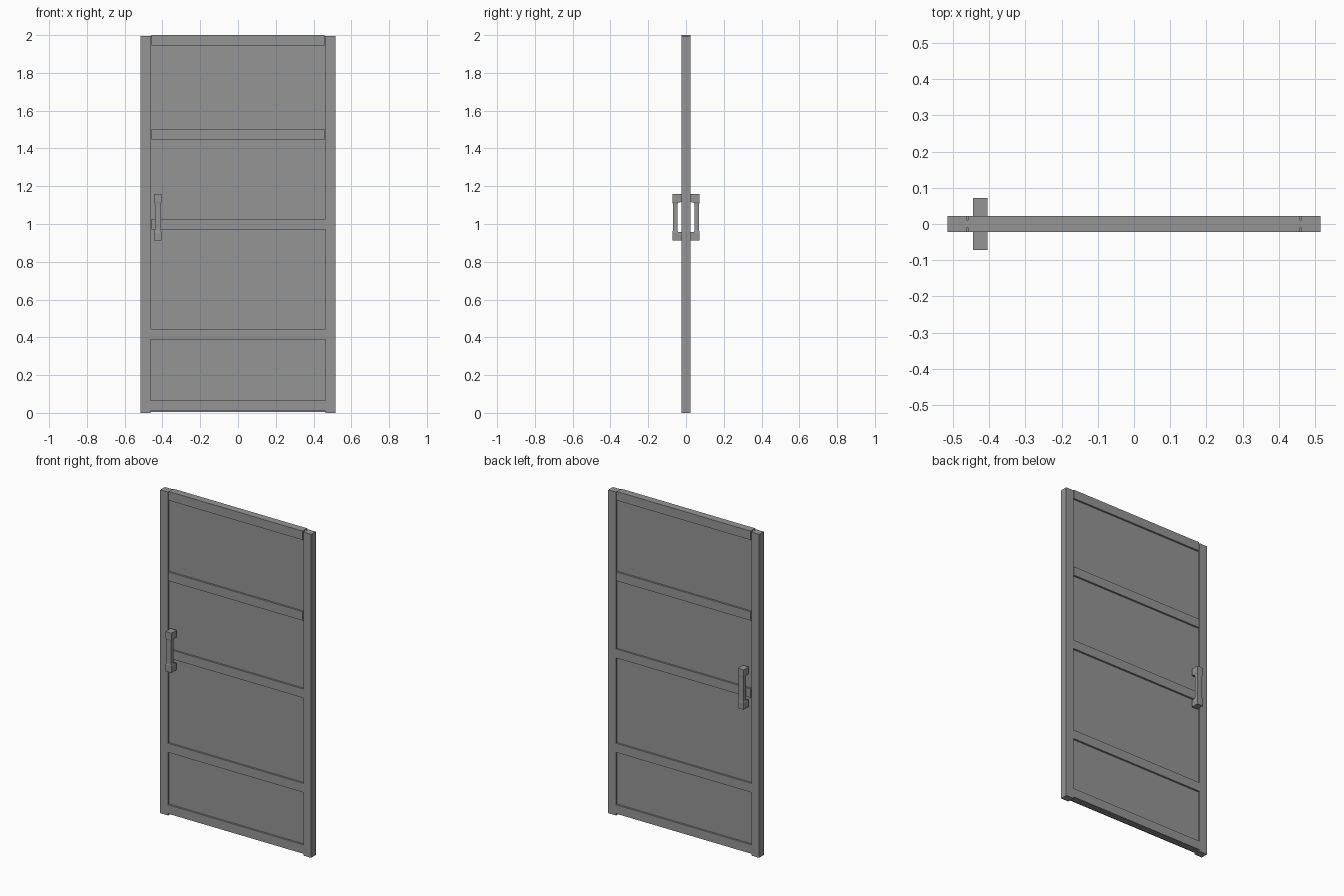
import bpy, bmesh

if "Cube" in bpy.data.objects:
    bpy.data.objects.remove(bpy.data.objects["Cube"])

# Dark grey finish
finish = bpy.data.materials.new("dark_grey")
finish.diffuse_color = (0.3, 0.3, 0.3, 1)
finish.use_nodes = True
finish.node_tree.nodes["Principled BSDF"].inputs["Base Color"].default_value = finish.diffuse_color


def add(name, me):
    me.materials.append(finish)
    bpy.context.collection.objects.link(bpy.data.objects.new(name, me))


def box(name, x0, x1, y0, y1, z0, z1):
    v = [(x, y, z) for z in (z0, z1) for x, y in ((x0, y0), (x1, y0), (x1, y1), (x0, y1))]
    f = [(3, 2, 1, 0), (4, 5, 6, 7), (0, 1, 5, 4), (1, 2, 6, 5), (2, 3, 7, 6), (3, 0, 4, 7)]
    me = bpy.data.meshes.new(name)
    me.from_pydata(v, [], f)
    add(name, me)


D = 0.0225      # half depth of the frame
IN = 0.462      # inner edge of the stiles

# Upright stiles
box("left_stile", -0.515, -IN, -D, D, 0, 1.995)
box("right_stile", IN, 0.515, -D, D, 0, 1.995)

# Recessed panel sheet filling the frame, showing as a thin lip below the bottom rail
box("panel", -IN, IN, -0.011, 0.011, 0.005, 1.996)

# Cross rails: left end, right end, bottom, top (loose rails leave a slit at the stile)
rails = {
    "top_rail": (-0.457, 0.457, 1.945, 2.0),
    "upper_rail": (-0.457, 0.457, 1.448, 1.503),
    "middle_rail": (-0.457, IN, 0.972, 1.027),
    "lower_rail": (-IN, IN, 0.389, 0.445),
    "bottom_rail": (-IN, IN, 0.011, 0.066),
}
for name, (x0, x1, z0, z1) in rails.items():
    box(name, x0, x1, -D, D, z0, z1)


# Pull handle: stacked rectangular sections, with square mounts at both ends
def handle(name, side):
    cx, zc = -0.424, 1.036
    # height from centre, half width, inner y, outer y
    half = [(0.123, 0.020, D, 0.0715), (0.080, 0.020, D, 0.0715),
            (0.077, 0.018, 0.042, 0.0705), (0.066, 0.0165, 0.046, 0.0695)]
    sections = [(-h, w, a, b) for h, w, a, b in half] + half[::-1]
    bm = bmesh.new()
    rings = []
    for h, w, a, b in sections:
        pts = ((cx - w, a), (cx + w, a), (cx + w, b), (cx - w, b))
        rings.append([bm.verts.new((x, y * side, zc + h)) for x, y in pts])
    for lo, hi in zip(rings, rings[1:]):
        for i in range(4):
            j = (i + 1) % 4
            bm.faces.new((lo[i], lo[j], hi[j], hi[i]))
    bm.faces.new(rings[0][::-1])
    bm.faces.new(rings[-1])
    bmesh.ops.recalc_face_normals(bm, faces=bm.faces)
    me = bpy.data.meshes.new(name)
    bm.to_mesh(me)
    bm.free()
    add(name, me)


handle("front_handle", -1)
handle("back_handle", 1)
